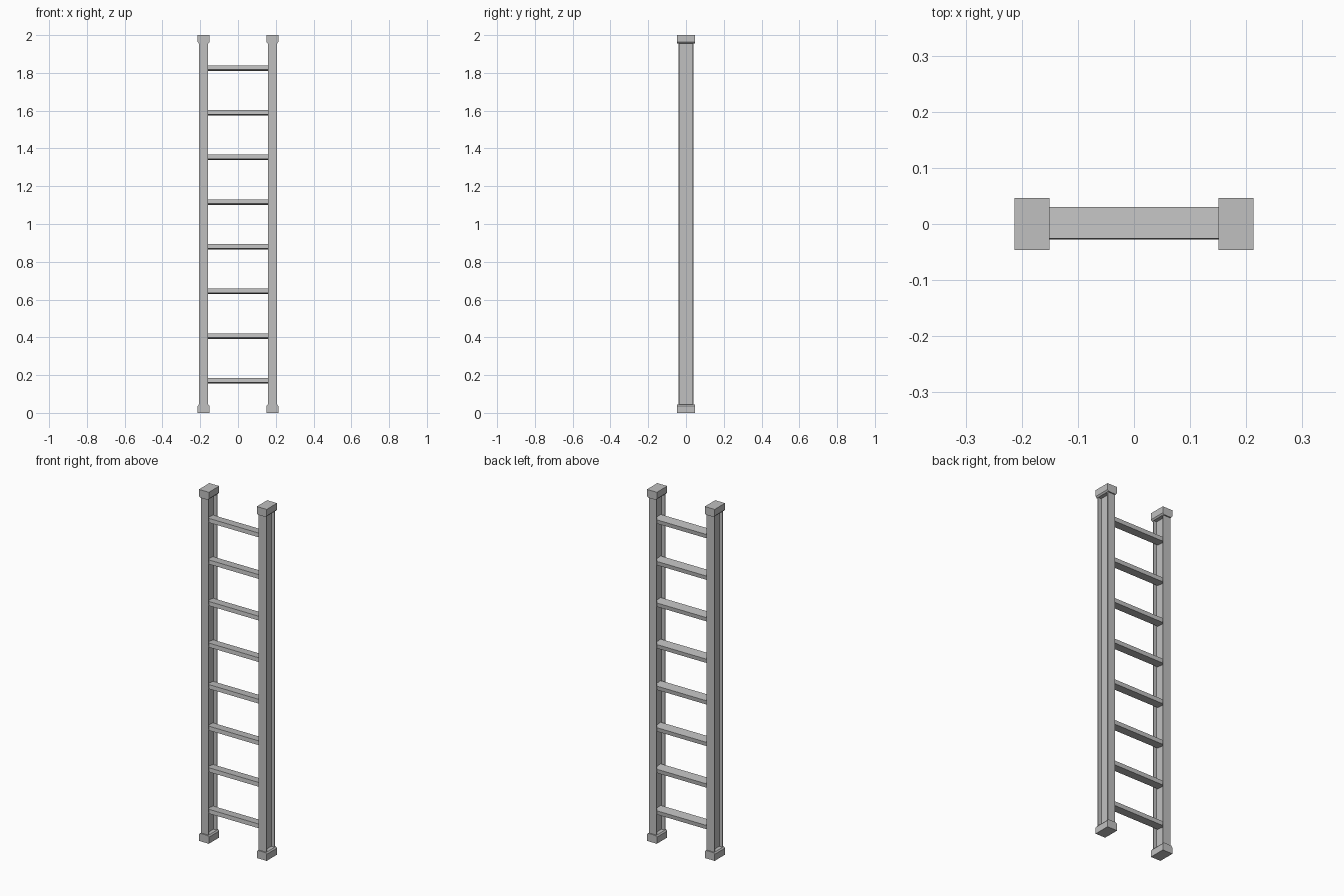
import bpy
import bmesh
from math import radians
from mathutils import Matrix

cube = bpy.data.objects.get("Cube")
if cube:
    bpy.data.objects.remove(cube)

RAIL_X = 0.182          # centre of each side rail
HEIGHT = 2.0
RUNGS = 8

metal = bpy.data.materials.new("light_grey_metal")
metal.use_nodes = True
grey = (0.53, 0.53, 0.53, 1)
metal.diffuse_color = grey
metal.node_tree.nodes["Principled BSDF"].inputs["Base Color"].default_value = grey


def finish(bm, name):
    bmesh.ops.recalc_face_normals(bm, faces=bm.faces)
    mesh = bpy.data.meshes.new(name)
    bm.to_mesh(mesh)
    bm.free()
    mesh.materials.append(metal)
    obj = bpy.data.objects.new(name, mesh)
    bpy.context.collection.objects.link(obj)
    return obj


def extrude_profile(name, points, direction):
    """Solid prism from a closed outline."""
    bm = bmesh.new()
    face = bm.faces.new([bm.verts.new(p) for p in points])
    result = bmesh.ops.extrude_face_region(bm, geom=[face])
    verts = [v for v in result["geom"] if isinstance(v, bmesh.types.BMVert)]
    bmesh.ops.translate(bm, verts=verts, vec=direction)
    return finish(bm, name)


def rail(name, x):
    # I-beam section: two thin flanges joined by a central web
    w, d, web, inner = 0.024, 0.04, 0.004, 0.035
    quarter = [(w, d), (w, inner), (web, inner)]
    right = quarter + [(a, -b) for a, b in reversed(quarter)]
    outline = right + [(-a, -b) for a, b in right]
    extrude_profile(name, [(x + a, b, 0.01) for a, b in outline],
                    (0, 0, HEIGHT - 0.02))


def cap(name, x, end, sign):
    # Block with a slightly tapered lip towards the rail
    w, d = 0.0312, 0.0467
    half = [(w, 0), (w, 0.037), (0.0245, 0.045)]
    outline = half + [(-a, h) for a, h in reversed(half)]
    extrude_profile(name, [(x + a, -d, end + sign * h) for a, h in outline],
                    (0, 2 * d, 0))


# Side rails with end caps
for side, x in (("left", RAIL_X), ("right", -RAIL_X)):
    rail(side + "_rail", x)
    cap(side + "_foot_cap", x, 0, 1)
    cap(side + "_top_cap", x, HEIGHT, -1)

# Rungs, tipped slightly so the front edge is raised
for i in range(RUNGS):
    bm = bmesh.new()
    bmesh.ops.create_cube(bm, size=1)
    bmesh.ops.scale(bm, verts=bm.verts, vec=(2 * RAIL_X - 0.006, 0.056, 0.023))
    bmesh.ops.rotate(bm, verts=bm.verts, matrix=Matrix.Rotation(radians(-6), 3, "X"))
    rung = finish(bm, "rung_%d" % (i + 1))
    rung.location = (0, 0.001, 0.17 + i * 0.2365)
